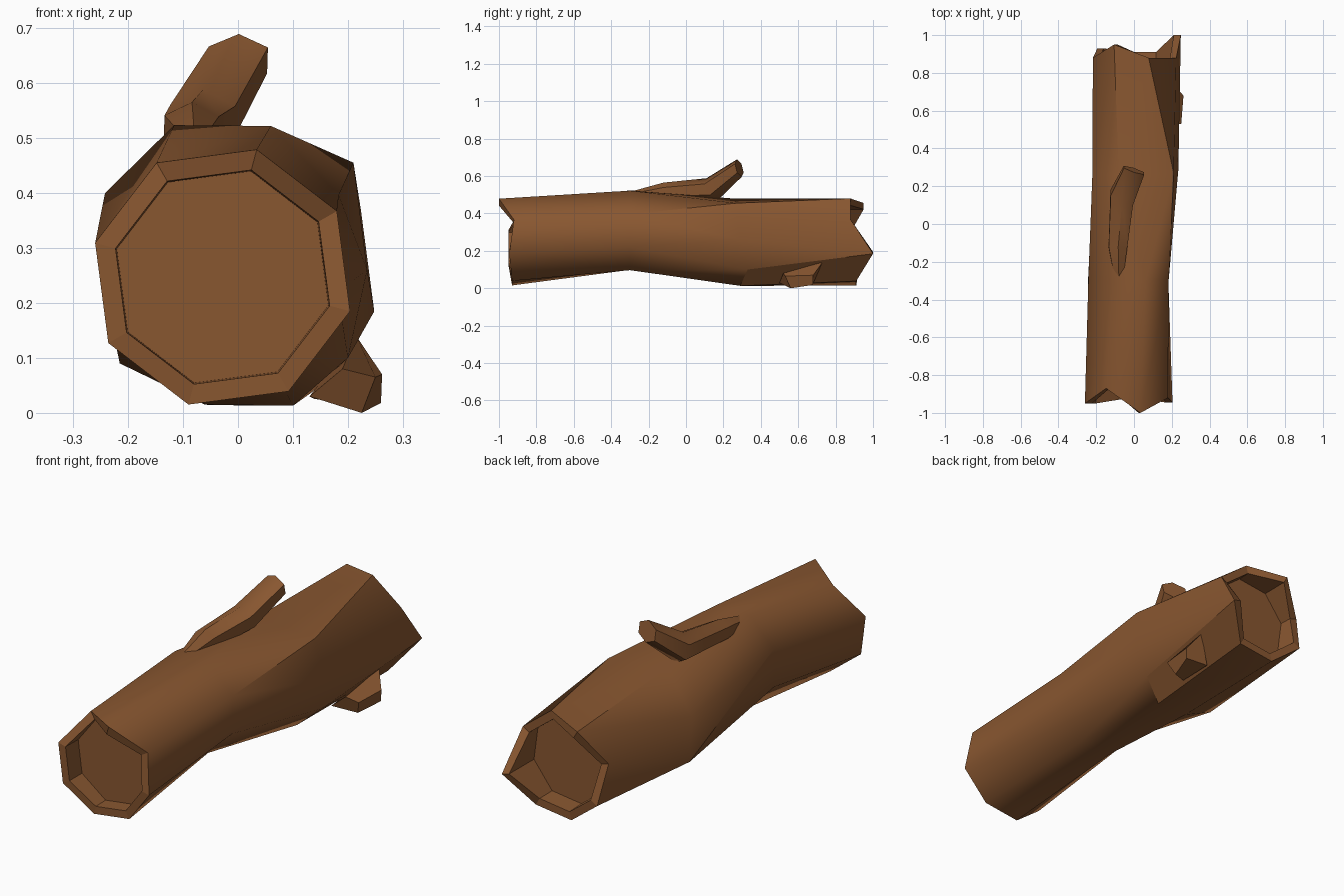
import bpy, bmesh, math
from mathutils import Vector

if "Cube" in bpy.data.objects:
    bpy.data.objects.remove(bpy.data.objects["Cube"])

bark = bpy.data.materials.new("bark brown")
bark.diffuse_color = (0.25, 0.095, 0.03, 1)
bark.use_nodes = True
bark.node_tree.nodes["Principled BSDF"].inputs["Base Color"].default_value = bark.diffuse_color


def octagon(cx, cz, r, phase, ys):
    """Eight points clockwise from the upper right, at given y values."""
    return [Vector((cx + r * math.cos(math.radians(phase - 45 * i)), y,
                    cz + r * math.sin(math.radians(phase - 45 * i))))
            for i, y in enumerate(ys)]


def shrink(ring, cx, cz, k, y=None):
    return [Vector((cx + (p.x - cx) * k, p.y if y is None else y,
                    cz + (p.z - cz) * k)) for p in ring]


def loft(name, rings, flat=lambda r, i: False, sharp=52):
    """Skin a series of equal-length rings and close both ends."""
    bm = bmesh.new()
    vs = [[bm.verts.new(p) for p in ring] for ring in rings]
    n = len(vs[0])
    for r in range(len(vs) - 1):
        for i in range(n):
            j = (i + 1) % n
            f = bm.faces.new((vs[r][i], vs[r][j], vs[r + 1][j], vs[r + 1][i]))
            f.smooth = not flat(r, i)
    bm.faces.new(vs[0])
    bm.faces.new(vs[-1])
    bmesh.ops.recalc_face_normals(bm, faces=bm.faces)
    for e in bm.edges:
        e.smooth = e.calc_face_angle(0) < math.radians(sharp) \
            and all(f.smooth for f in e.link_faces)
    me = bpy.data.meshes.new(name)
    bm.to_mesh(me)
    bm.free()
    me.materials.append(bark)
    ob = bpy.data.objects.new(name, me)
    bpy.context.collection.objects.link(ob)
    return ob


# Hollow log: jagged broken ends, a bend in the middle and a twist to the back
front = octagon(-0.028, 0.247, 0.24, 30,
                [-.92, -.945, -.93, -.93, -.95, -.95, -.87, -1])
middle = octagon(-0.03, 0.31, 0.23, 22, [-.3] * 8)
rear_bend = [Vector((x, y, z)) for x, y, z in (
    (.21, .27, .455), (.235, .29, .26), (.2, .33, .1), (.1, .29, .013),
    (-.06, .29, .015), (-.215, .28, .09), (-.22, .27, .3), (-.08, .25, .48))]
back = octagon(0.015, 0.247, 0.241, 75,
               [.88, .88, 1, .91, .91, .93, .88, .95])
loft("log", [
    shrink(front, -.028, .247, .83, -.86), shrink(front, -.028, .247, .84),
    front, middle, rear_bend, back,
    shrink(back, .015, .247, .84), shrink(back, .015, .247, .83, .82)],
    flat=lambda r, i: r in (0, 1, 5, 6) or (r == 4 and i == 2))

# Bent branch on top, growing out of the bark
def branch_ring(x, y, z, rx, rz, skew=0, lean=0):
    pts = []
    for i in range(6):
        c, s = math.cos(i * math.pi / 3 + .5), math.sin(i * math.pi / 3 + .5)
        pts.append(Vector((x + rx * c, y + skew * c + lean * s, z + rz * s)))
    return pts

loft("branch", [
    branch_ring(-.08, -.32, .49, .02, .02),
    branch_ring(-.085, -.12, .515, .057, .05),
    branch_ring(-.065, .14, .53, .068, .058, -.03, -.03),
    branch_ring(0, .285, .642, .062, .047, -.02, -.012)])

# Broken knot low on the right side
loft("knot_stub", [
    [Vector(p) for p in ((.215, .73, .14), (.19, .52, .08),
                         (.13, .5, .03), (.14, .68, .025))],
    [Vector(p) for p in ((.262, .68, .07), (.25, .53, .065),
                         (.225, .56, 0), (.26, .68, .018))]],
    flat=lambda r, i: True)
